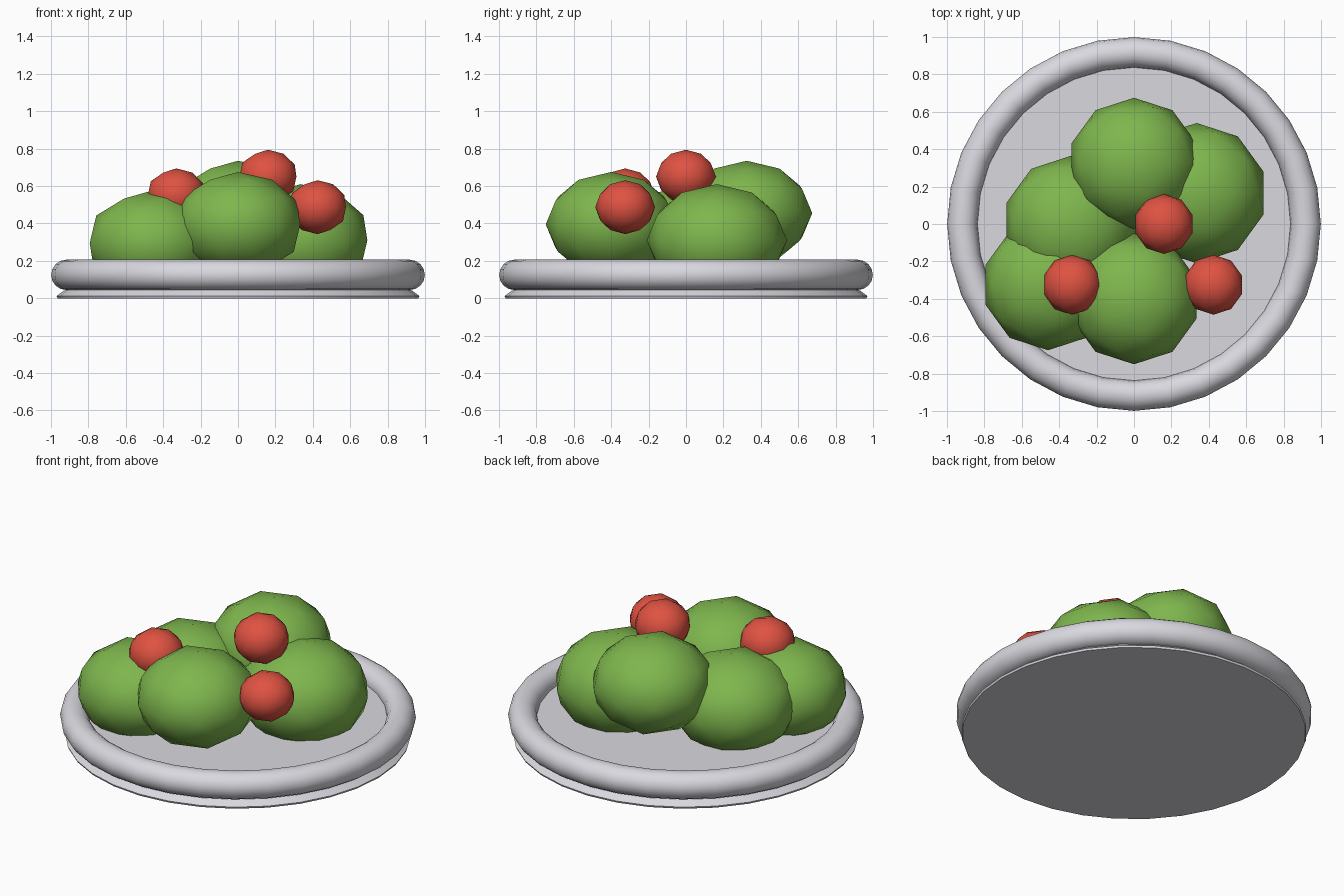
import bpy
import bmesh
import math

cube = bpy.data.objects.get("Cube")
if cube:
    bpy.data.objects.remove(cube, do_unlink=True)


def make_material(name, rgb):
    mat = bpy.data.materials.new(name)
    color = (*rgb, 1.0)
    mat.use_nodes = True
    mat.diffuse_color = color
    mat.node_tree.nodes["Principled BSDF"].inputs["Base Color"].default_value = color
    return mat


porcelain = make_material("pale grey porcelain", (0.69, 0.69, 0.74))
leaf_green = make_material("leaf green", (0.21, 0.47, 0.075))
tomato_red = make_material("tomato red", (0.74, 0.085, 0.054))


def finish(name, mat, angle):
    obj = bpy.context.object
    obj.name = name
    obj.data.name = name
    obj.data.materials.append(mat)
    bpy.ops.object.shade_smooth_by_angle(angle=math.radians(angle))
    return obj


def ball(name, mat, center, radius, squash):
    """Low-poly rounded lump, flattened in height."""
    bpy.ops.mesh.primitive_ico_sphere_add(subdivisions=2, radius=radius, location=center)
    bpy.context.object.scale.z = squash
    bpy.ops.object.transform_apply(location=False, rotation=False, scale=True)
    finish(name, mat, 60)


def plate_base(profile, sides):
    """Closed dish body: stacked rings with a flat floor and underside."""
    bm = bmesh.new()
    rings = []
    for radius, z in profile:
        ring = []
        for i in range(sides):
            a = math.tau * i / sides
            ring.append(bm.verts.new((radius * math.cos(a), radius * math.sin(a), z)))
        rings.append(ring)
    for low, high in zip(rings, rings[1:]):
        for i in range(sides):
            j = (i + 1) % sides
            bm.faces.new((low[i], low[j], high[j], high[i]))
    bm.faces.new(rings[0][::-1])
    bm.faces.new(rings[-1])
    mesh = bpy.data.meshes.new("plate_base")
    bm.to_mesh(mesh)
    bm.free()
    obj = bpy.data.objects.new("plate_base", mesh)
    bpy.context.collection.objects.link(obj)
    bpy.ops.object.select_all(action="DESELECT")
    obj.select_set(True)
    bpy.context.view_layer.objects.active = obj
    finish("plate_base", porcelain, 30)


# Plate: tapered body with a thick rounded rim
plate_base([(0.965, 0.0), (0.97, 0.012), (0.925, 0.045), (0.85, 0.12)], 32)
bpy.ops.mesh.primitive_torus_add(major_radius=0.918, minor_radius=0.081,
                                 major_segments=32, minor_segments=16,
                                 location=(0, 0, 0.125))
finish("plate_rim", porcelain, 40)

# Lettuce heaps
heaps = {
    "lettuce_front": ((0.0, -0.4, 0.395), 0.35),
    "lettuce_back": ((0.0, 0.325, 0.455), 0.35),
    "lettuce_left": ((0.335, 0.165, 0.31), 0.375),
    "lettuce_right": ((-0.335, 0.0, 0.31), 0.365),
    "lettuce_front_right": ((-0.46, -0.325, 0.295), 0.35),
}
for name, (center, radius) in heaps.items():
    ball(name, leaf_green, center, radius, 0.8)

# Tomatoes
tomatoes = {
    "tomato_top": (0.16, 0.0, 0.65),
    "tomato_left": (0.425, -0.325, 0.487),
    "tomato_right": (-0.33, -0.325, 0.55),
}
for name, center in tomatoes.items():
    ball(name, tomato_red, center, 0.16, 0.9)
